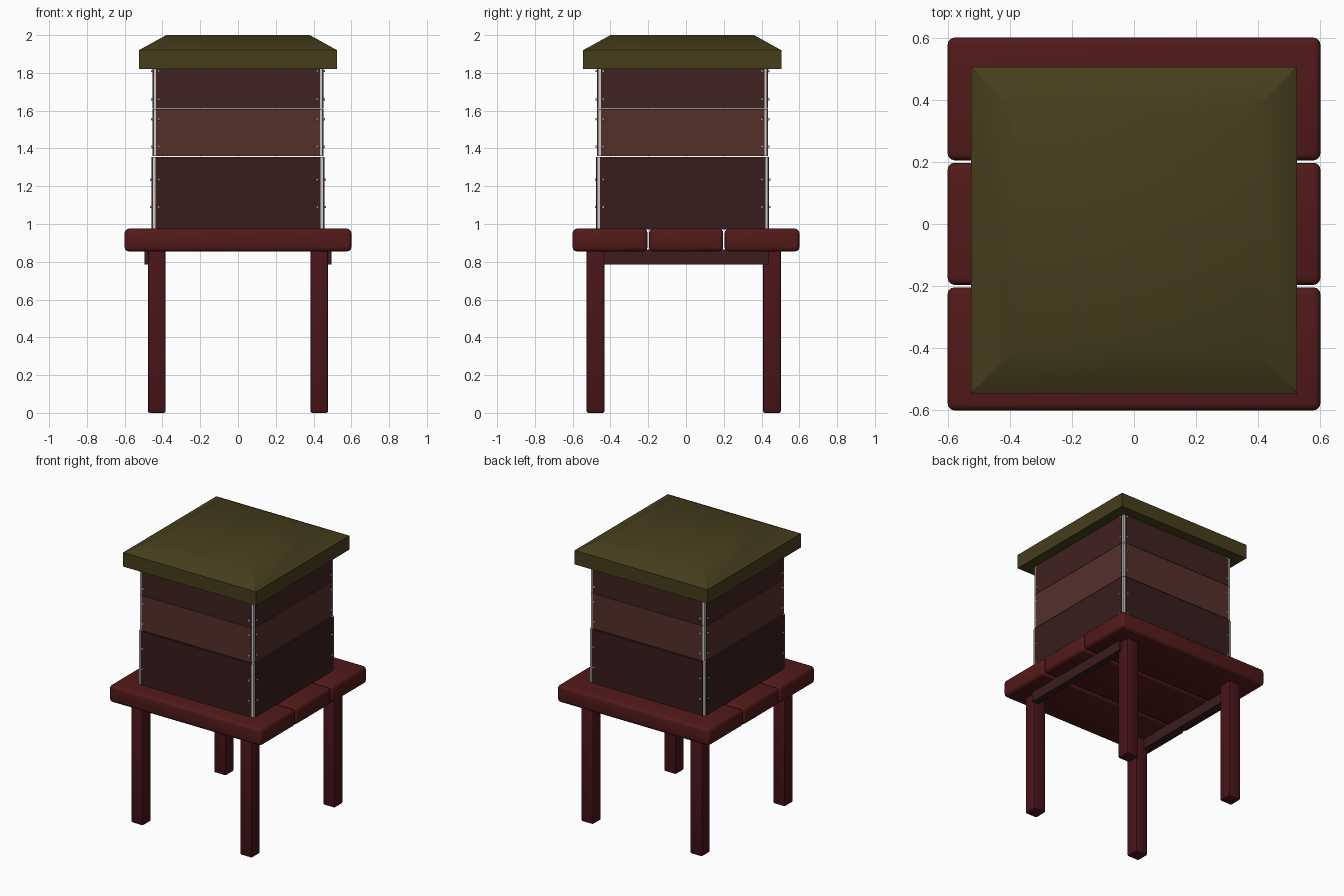
import bpy, bmesh
from math import pi, radians
from mathutils import Matrix

if "Cube" in bpy.data.objects:
    bpy.data.objects.remove(bpy.data.objects["Cube"])


def material(name, rgb):
    m = bpy.data.materials.new(name)
    m.diffuse_color = (*rgb, 1)
    m.use_nodes = True
    m.node_tree.nodes["Principled BSDF"].inputs["Base Color"].default_value = m.diffuse_color
    return m


DECK = material("deck_red", (0.085, 0.010, 0.010))
LEG = material("leg_red", (0.065, 0.007, 0.010))
RAIL = material("rail_brown", (0.045, 0.012, 0.012))
LOW = material("lower_box_brown", (0.040, 0.012, 0.012))
MID = material("middle_box_brown", (0.090, 0.029, 0.023))
TOP = material("upper_box_brown", (0.050, 0.016, 0.014))
ROOF = material("roof_olive", (0.062, 0.047, 0.012))


def finish(name, bm, mat, smooth=None):
    bmesh.ops.recalc_face_normals(bm, faces=bm.faces[:])
    me = bpy.data.meshes.new(name)
    bm.to_mesh(me)
    bm.free()
    ob = bpy.data.objects.new(name, me)
    bpy.context.collection.objects.link(ob)
    if mat:
        me.materials.append(mat)
    if smooth:
        bpy.ops.object.select_all(action='DESELECT')
        ob.select_set(True)
        bpy.context.view_layer.objects.active = ob
        bpy.ops.object.shade_smooth_by_angle(angle=radians(smooth))
    return ob


def add_box(bm, x0, x1, y0, y1, z0, z1):
    m = (Matrix.Translation(((x0 + x1) / 2, (y0 + y1) / 2, (z0 + z1) / 2))
         @ Matrix.Diagonal((x1 - x0, y1 - y0, z1 - z0, 1)))
    bmesh.ops.create_cube(bm, size=1, matrix=m)


def box(name, mat, dims, bevel=0, segments=2):
    bm = bmesh.new()
    add_box(bm, *dims)
    if bevel:
        bmesh.ops.bevel(bm, geom=bm.edges[:], offset=bevel, segments=segments,
                        profile=0.5, affect='EDGES')
    return finish(name, bm, mat, 40 if bevel else None)


# Stand: planks, legs and side rails
for i, (y0, y1) in enumerate([(-0.6, -0.204), (-0.196, 0.197), (0.205, 0.6)]):
    box(f"deck_plank_{i + 1}", DECK, (-0.6, 0.6, y0, y1, 0.855, 0.975), 0.022, 3)
for sx, side in ((-1, "left"), (1, "right")):
    for y, end in ((-0.479, "front"), (0.455, "back")):
        x = sx * 0.43
        box(f"{end}_{side}_leg", LEG,
            (x - 0.047, x + 0.047, y - 0.047, y + 0.047, 0, 0.865), 0.01)
    xs = sorted((sx * 0.445, sx * 0.496))
    box(f"{side}_rail", RAIL, (*xs, -0.435, 0.438, 0.785, 0.865))

# Hive boxes: four panels each, grey corner strips, screws
CY = -0.018
T = 0.014


def hive_box(name, mat, h, z0, z1, screw_heights):
    bm = bmesh.new()
    e = h - 0.02
    for s in (-1, 1):
        a, b = sorted((s * h, s * (h - T)))
        add_box(bm, -e, e, CY + a, CY + b, z0, z1)
        add_box(bm, a, b, CY - e, CY + e, z0, z1)
    finish(name + "_panels", bm, mat)

    bm = bmesh.new()
    for sx in (-1, 1):
        for sy in (-1, 1):
            x, y = sx * (h - 0.016), CY + sy * (h - 0.016)
            add_box(bm, x - 0.011, x + 0.011, y - 0.011, y + 0.011, z0, z1)
    finish(name + "_corner_strips", bm, None)

    bm = bmesh.new()
    for k in range(4):
        turn = Matrix.Translation((0, CY, 0)) @ Matrix.Rotation(k * pi / 2, 4, 'Z')
        for z in screw_heights:
            for x in (-0.42, 0.42):
                bmesh.ops.create_cone(
                    bm, cap_ends=True, segments=10, radius1=0.008, radius2=0.005,
                    depth=0.012,
                    matrix=turn @ Matrix.Translation((x, -h - 0.001, z))
                    @ Matrix.Rotation(pi / 2, 4, 'X'))
    finish(name + "_screws", bm, None, 40)


hive_box("lower_box", LOW, 0.458, 0.97, 1.355, (1.09, 1.235))
hive_box("middle_box", MID, 0.453, 1.361, 1.61, (1.41, 1.555))
hive_box("upper_box", TOP, 0.453, 1.612, 1.83, (1.66, 1.81))

# Roof: vertical rim, sloped edge, flat top
bm = bmesh.new()
rings = []
for h, z in ((0.525, 1.82), (0.525, 1.92), (0.38, 2.0)):
    rings.append([bm.verts.new((sx * h, CY - 0.002 + sy * h, z))
                  for sx, sy in ((-1, -1), (1, -1), (1, 1), (-1, 1))])
for lo, hi in zip(rings, rings[1:]):
    for i in range(4):
        j = (i + 1) % 4
        bm.faces.new((lo[i], lo[j], hi[j], hi[i]))
bm.faces.new(rings[0][::-1])
bm.faces.new(rings[-1])
finish("roof", bm, ROOF, 35)
